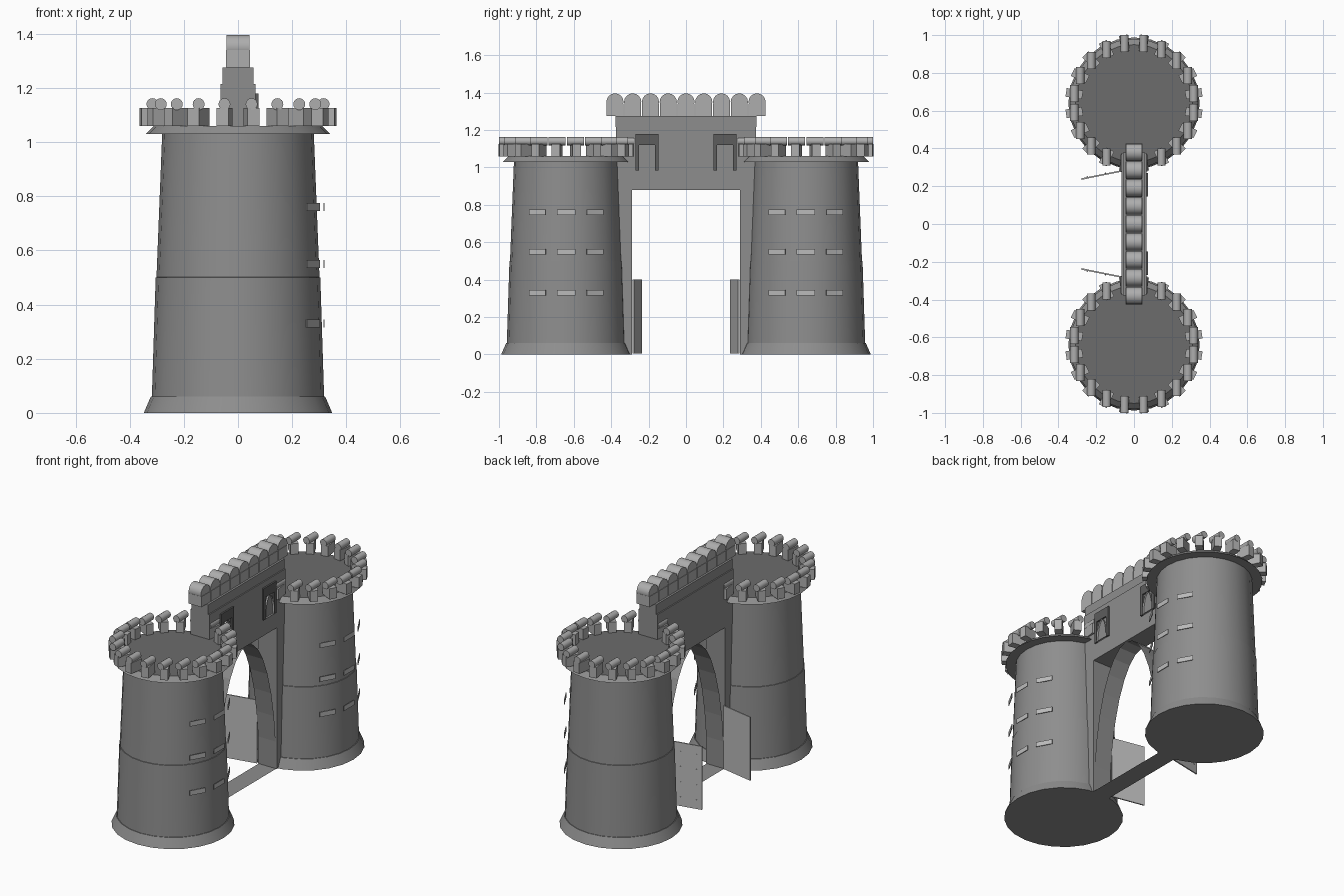
import bpy, bmesh, math
from mathutils import Matrix, Vector

if "Cube" in bpy.data.objects:
    bpy.data.objects.remove(bpy.data.objects["Cube"])


def grey(name, v):
    m = bpy.data.materials.new(name)
    m.diffuse_color = (v, v, v, 1)
    m.use_nodes = True
    m.node_tree.nodes["Principled BSDF"].inputs["Base Color"].default_value = m.diffuse_color
    return m


STONE, ROOF = grey('stone', 0.27), grey('roof', 0.15)
TRIM, DARK, LIGHT = grey('trim', 0.42), grey('dark_frame', 0.11), grey('light', 0.5)


def finish(name, bm, mat, smooth=False):
    me = bpy.data.meshes.new(name)
    bm.to_mesh(me)
    bm.free()
    me.materials.append(mat)
    ob = bpy.data.objects.new(name, me)
    bpy.context.collection.objects.link(ob)
    if smooth:
        bpy.ops.object.select_all(action='DESELECT')
        ob.select_set(True)
        bpy.context.view_layer.objects.active = ob
        bpy.ops.object.shade_smooth_by_angle(angle=math.radians(35))
    return ob


def add_box(bm, size, loc, rot=0.0):
    m = Matrix.Translation(loc) @ Matrix.Rotation(rot, 4, 'Z') @ Matrix.Diagonal((*size, 1))
    bmesh.ops.create_cube(bm, size=1, matrix=m)


def add_cyl(bm, r, length, loc, axis):
    turn = Matrix.Rotation(math.pi / 2, 4, 'Y' if axis == 'X' else 'X')
    bmesh.ops.create_cone(bm, cap_ends=True, segments=16, radius1=r, radius2=r,
                          depth=length, matrix=Matrix.Translation(loc) @ turn)


def lathe(name, profile, cy, sides=24):
    bm = bmesh.new()
    vs = [bm.verts.new((r, 0, z)) for r, z in profile]
    es = [bm.edges.new(p) for p in zip(vs, vs[1:])]
    bmesh.ops.spin(bm, geom=vs + es, cent=(0, 0, 0), axis=(0, 0, 1),
                   angle=math.tau, steps=sides, use_duplicate=False)
    bmesh.ops.remove_doubles(bm, verts=bm.verts, dist=1e-5)
    bmesh.ops.recalc_face_normals(bm, faces=bm.faces)
    # dark flat roof
    for f in bm.faces:
        if f.normal.z > 0.95 and f.calc_center_median().z > 1:
            f.material_index = 1
    bmesh.ops.translate(bm, verts=bm.verts, vec=(0, cy, 0))
    finish(name, bm, STONE, True).data.materials.append(ROOF)


def ribbon(bm, points, x0, x1):
    """Closed loop of (y, z) points extruded along x without end caps."""
    a = [bm.verts.new((x0, y, z)) for y, z in points]
    b = [bm.verts.new((x1, y, z)) for y, z in points]
    n = len(points)
    for i in range(n):
        j = (i + 1) % n
        bm.faces.new((a[i], a[j], b[j], b[i]))


TOWER_Y = 0.64
for side, label in ((-1, 'front'), (1, 'back')):
    cy = side * TOWER_Y

    # tower shell: skirt, two tapered drums, overhanging ledge, flat roof
    lathe(label + '_tower', [(0, 0), (0.348, 0), (0.322, 0.06), (0.318, 0.06),
                             (0.304, 0.5), (0.301, 0.501), (0.28, 1.03),
                             (0.34, 1.03), (0.31, 1.06), (0, 1.06)], cy)

    # battlements: radial blocks, each with a roller cap lying along y
    blocks, caps = bmesh.new(), bmesh.new()
    for i in range(20):
        a = math.radians(9 + 18 * i)
        x, y = 0.32 * math.cos(a), cy + 0.32 * math.sin(a)
        add_box(blocks, (0.088, 0.046, 0.067), (x, y, 1.0925), a)
        add_cyl(caps, 0.022, 0.09, (x, y, 1.14), 'Y')
    finish(label + '_tower_merlons', blocks, TRIM)
    finish(label + '_tower_merlon_caps', caps, TRIM, True)

    # window slits: thin plates on the +x side
    slits = bmesh.new()
    for z in (0.33, 0.55, 0.76):
        for deg in (-29, 0, 29):
            a = math.radians(deg)
            add_box(slits, (0.004, 0.1, 0.03),
                    (0.317 * math.cos(a), cy + 0.317 * math.sin(a), z), a)
    finish(label + '_tower_slits', slits, LIGHT)

    # gate post beside the tower
    post = bmesh.new()
    add_box(post, (0.13, 0.085, 0.88), (0, side * 0.3325, 0.44))
    finish(label + '_gate_post', post, STONE)

    # arched window frame on the +x face of the bridge
    win, hood = bmesh.new(), bmesh.new()
    wy = side * 0.208
    add_box(win, (0.02, 0.124, 0.06), (0.065, wy, 1.15))
    for s in (-1, 1):
        add_box(win, (0.02, 0.02, 0.137), (0.065, wy + s * 0.052, 1.0515))
    finish(label + '_bridge_window', win, DARK)
    ribbon(hood, [(wy + 0.042 * math.cos(math.pi * t / 8),
                   0.985 + 0.135 * math.sin(math.pi * t / 8)) for t in range(9)], 0.06, 0.075)
    finish(label + '_bridge_window_hood', hood, LIGHT)

    # open door leaf swung towards -x, with studs on its outer face
    door = bmesh.new()
    hinge, tip = Vector((-0.065, side * 0.281, 0)), Vector((-0.278, side * 0.238, 0))
    d = tip - hinge
    ang = math.atan2(d.y, d.x)
    nrm = Vector((-d.y, d.x, 0)).normalized()
    if nrm.y * side < 0:
        nrm.negate()
    add_box(door, (d.length, 0.008, 0.395), (hinge + tip) / 2 + Vector((0, 0, 0.2025)), ang)
    for u in (0.4, 0.85):
        for k in range(4):
            add_box(door, (0.006, 0.006, 0.006),
                    hinge + d * u + nrm * 0.005 + Vector((0, 0, 0.06 + 0.095 * k)), ang)
    finish(label + '_door', door, LIGHT)

# bridge wall and its coping beam
wall = bmesh.new()
add_box(wall, (0.13, 0.75, 0.335), (0, 0, 1.0475))
finish('bridge_wall', wall, STONE)
coping = bmesh.new()
add_box(coping, (0.115, 0.755, 0.06), (0, 0, 1.245))
finish('bridge_coping', coping, STONE)

# round-topped merlons along the bridge
blocks, caps = bmesh.new(), bmesh.new()
for i in range(9):
    y = (i - 4) * 0.095
    add_box(blocks, (0.09, 0.09, 0.065), (0, y, 1.3075))
    add_cyl(caps, 0.046, 0.085, (0, y, 1.35), 'X')
finish('bridge_merlons', blocks, TRIM)
finish('bridge_merlon_caps', caps, TRIM, True)

# gate arch: thin lining with the threshold strip closing the loop
arch = bmesh.new()
ribbon(arch, [(0.29 * math.cos(math.pi * t / 16), 0.88 * math.sin(math.pi * t / 16))
              for t in range(17)], -0.06, 0.06)
finish('gate_arch_lining', arch, STONE)
